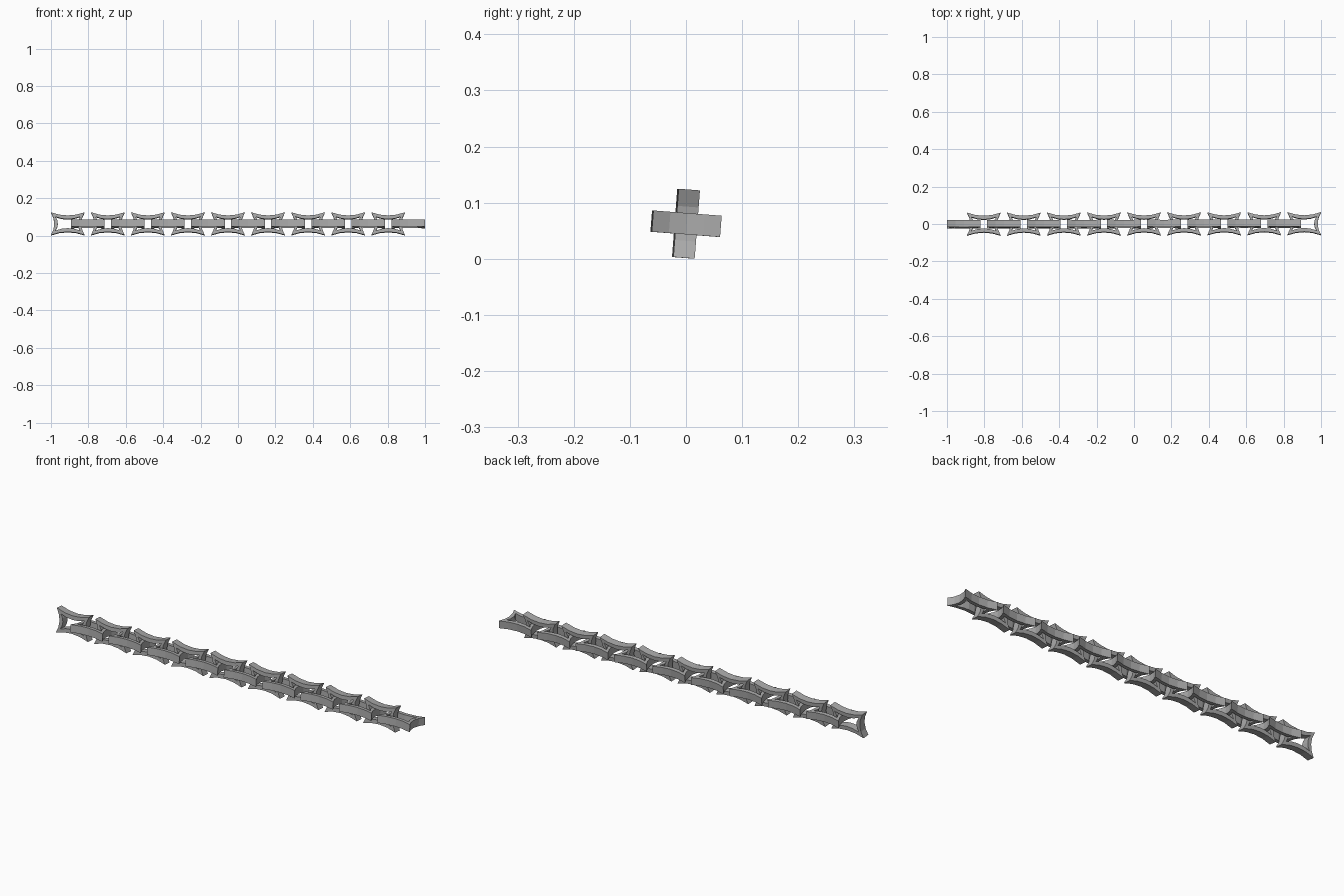
import bpy, bmesh, math

cube = bpy.data.objects.get("Cube")
if cube:
    bpy.data.objects.remove(cube, do_unlink=True)

# Plain grey metal
metal = bpy.data.materials.new("grey_metal")
metal.use_nodes = True
grey = (0.4, 0.4, 0.4, 1)
metal.diffuse_color = grey
metal.node_tree.nodes["Principled BSDF"].inputs["Base Color"].default_value = grey

LINKS = 18
LENGTH, WIDTH, THICK = 0.18, 0.122, 0.038
STEP = (2 - LENGTH) / (LINKS - 1)
SEGMENTS = 4


def pinched_ring(half_x, half_y, dip_x, dip_y):
    """Rectangle outline whose four sides bow inwards."""
    corners = [(-half_x, -half_y), (half_x, -half_y), (half_x, half_y), (-half_x, half_y)]
    points = []
    for i, (ax, ay) in enumerate(corners):
        bx, by = corners[(i + 1) % 4]
        for s in range(SEGMENTS):
            t = s / SEGMENTS
            bow = 4 * t * (1 - t)
            x, y = ax + (bx - ax) * t, ay + (by - ay) * t
            if ay == by:
                y -= math.copysign(dip_y * bow, ay)
            else:
                x -= math.copysign(dip_x * bow, ax)
            points.append((x, y))
    return points


def link_mesh():
    """Flat frame with a pinched outline and a matching pinched hole."""
    bm = bmesh.new()
    outer = pinched_ring(LENGTH / 2, WIDTH / 2, 0.018, 0.017)
    inner = pinched_ring(0.066, 0.037, 0.013, 0.013)
    rings = [[bm.verts.new((x, y, z)) for x, y in ring]
             for ring, z in ((outer, -THICK / 2), (outer, THICK / 2),
                             (inner, THICK / 2), (inner, -THICK / 2))]
    n = len(outer)
    for k in range(4):
        a, b = rings[k], rings[(k + 1) % 4]
        for i in range(n):
            j = (i + 1) % n
            bm.faces.new((a[i], a[j], b[j], b[i]))
    bmesh.ops.recalc_face_normals(bm, faces=bm.faces)
    mesh = bpy.data.meshes.new("chain_link")
    bm.to_mesh(mesh)
    bm.free()
    mesh.materials.append(metal)
    return mesh


# Links alternate upright and flat, with the whole chain slightly twisted
mesh = link_mesh()
for i in range(LINKS):
    upright = i % 2 == 0
    link = bpy.data.objects.new(f"{'upright' if upright else 'flat'}_link_{i // 2 + 1}", mesh)
    x = -1 + LENGTH / 2 + i * STEP
    link.location = (x, 0.0015 * x, 0.0625)
    link.rotation_euler.x = math.radians(-4.4 + (90 if upright else 0))
    bpy.context.scene.collection.objects.link(link)
